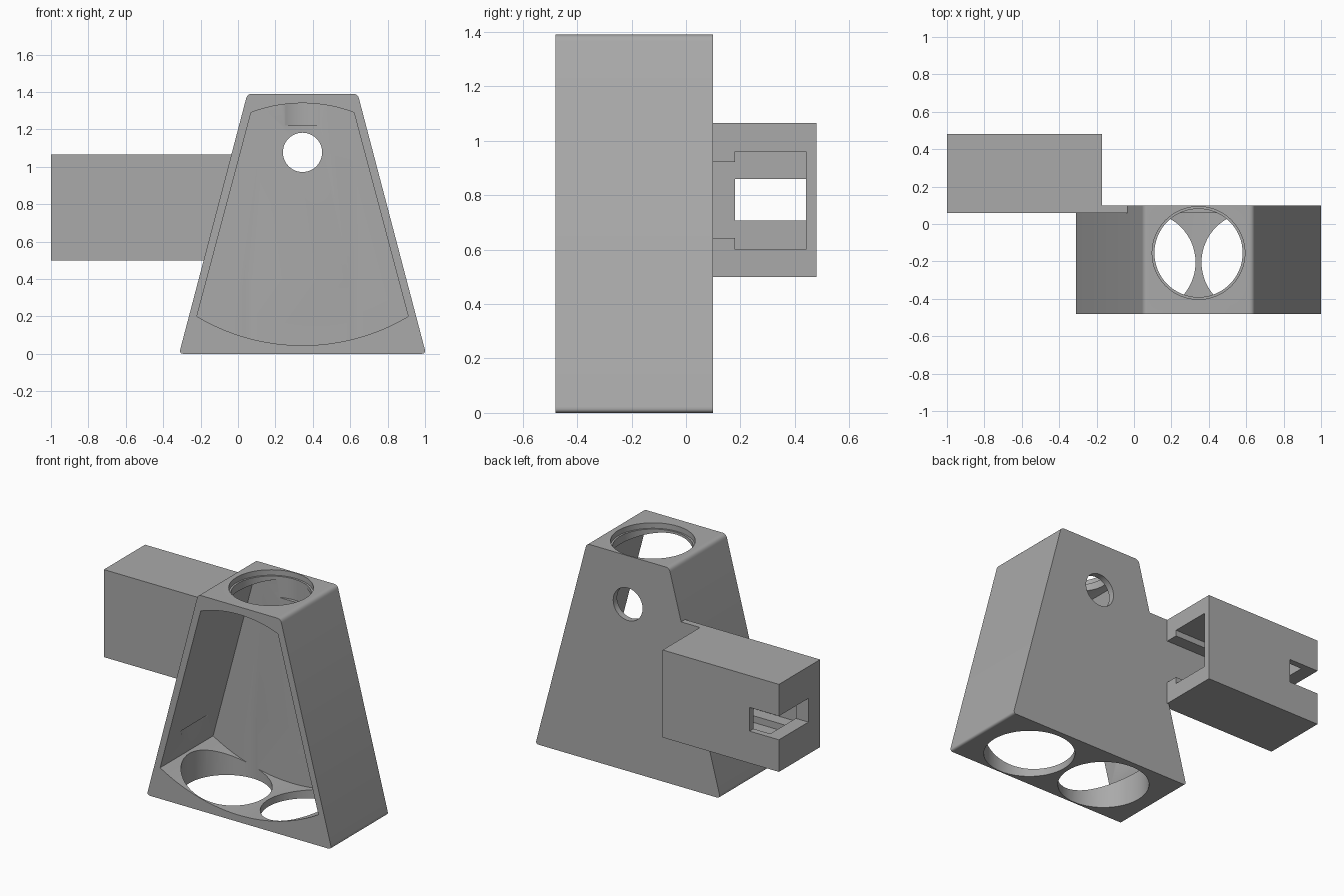
import bpy, bmesh, math

if "Cube" in bpy.data.objects:
    bpy.data.objects.remove(bpy.data.objects["Cube"])

grey = bpy.data.materials.new("matte grey")
grey.diffuse_color = (0.4, 0.4, 0.4, 1)
grey.use_nodes = True
grey.node_tree.nodes["Principled BSDF"].inputs["Base Color"].default_value = grey.diffuse_color


def prism(name, outline, y0, y1):
    """Extrude an x-z outline from y0 to y1."""
    bm = bmesh.new()
    face = bm.faces.new([bm.verts.new((x, y0, z)) for x, z in outline])
    ext = bmesh.ops.extrude_face_region(bm, geom=[face])["geom"]
    for v in ext:
        if isinstance(v, bmesh.types.BMVert):
            v.co.y = y1
    bmesh.ops.recalc_face_normals(bm, faces=bm.faces)
    mesh = bpy.data.meshes.new(name)
    bm.to_mesh(mesh)
    bm.free()
    mesh.materials.append(grey)
    obj = bpy.data.objects.new(name, mesh)
    bpy.context.collection.objects.link(obj)
    return obj


def box(name, x0, x1, y0, y1, z0, z1):
    return prism(name, [(x0, z0), (x1, z0), (x1, z1), (x0, z1)], y0, y1)


def cylinder(name, x, y, z0, z1, r):
    bpy.ops.mesh.primitive_cylinder_add(vertices=64, radius=r, depth=z1 - z0,
                                        location=(x, y, (z0 + z1) / 2))
    obj = bpy.context.object
    obj.name = name
    obj.data.materials.append(grey)
    return obj


def cut(target, cutter):
    """Subtract a cutter, then discard it."""
    mod = target.modifiers.new("cut", 'BOOLEAN')
    mod.operation, mod.solver, mod.object = 'DIFFERENCE', 'EXACT', cutter
    bpy.context.view_layer.objects.active = target
    bpy.ops.object.modifier_apply(modifier=mod.name)
    bpy.data.objects.remove(cutter, do_unlink=True)


def arc(xa, xb, z_end, z_mid, n=24):
    """Circular arc between two level points, passing z_mid halfway."""
    half, sag = abs(xb - xa) / 2, abs(z_mid - z_end)
    r = (half ** 2 + sag ** 2) / (2 * sag)
    sign = 1 if z_mid > z_end else -1
    pts = []
    for i in range(n + 1):
        x = xa + (xb - xa) * i / n
        dx = x - (xa + xb) / 2
        pts.append((x, z_mid + sign * (math.sqrt(r * r - dx * dx) - r)))
    return pts


def rounded(corners, r, n=6):
    """Round each corner of a convex outline with a fillet curve."""
    out = []
    for i, (px, pz) in enumerate(corners):
        ends = []
        for qx, qz in (corners[i - 1], corners[(i + 1) % len(corners)]):
            d = math.hypot(qx - px, qz - pz)
            ends.append((px + (qx - px) * r / d, pz + (qz - pz) * r / d))
        (ax, az), (bx, bz) = ends
        for k in range(n + 1):
            t = k / n
            out.append(((1 - t) ** 2 * ax + 2 * t * (1 - t) * px + t * t * bx,
                        (1 - t) ** 2 * az + 2 * t * (1 - t) * pz + t * t * bz))
    return out


CX = 0.345
# Tapered housing with rounded long edges
housing = prism("tapered_housing", rounded(
    [(-0.315, 0), (1.005, 0), (0.64, 1.39), (0.05, 1.39)], 0.025), -0.48, 0.10)

# Hollow open at the front, with curved floor and ceiling
cut(housing, prism("hollow", arc(-0.22, 0.91, 0.2, 0.045)
                   + arc(0.62, 0.07, 1.29, 1.34), -0.6, 0.06))

# Two floor holes, stepped top hole, round hole in the back wall
for side in (-1, 1):
    cut(housing, cylinder("floor_hole", CX + side * 0.283, -0.205, -0.1, 0.4, 0.267))
cut(housing, cylinder("top_hole", CX, -0.155, 1.22, 1.5, 0.236))
cut(housing, cylinder("top_step", CX, -0.155, 1.355, 1.5, 0.248))
cut(housing, prism("back_hole", [
    (CX + 0.105 * math.cos(math.tau * i / 48), 1.077 + 0.105 * math.sin(math.tau * i / 48))
    for i in range(48)], 0.0, 0.2))

# Side arm: box with a stepped cavity open toward the housing
arm = box("side_arm", -1, -0.17, 0.06, 0.48, 0.50, 1.065)
cut(arm, box("cavity", -0.91, 0, 0.18, 0.44, 0.60, 0.96))
cut(arm, box("cavity_neck", -0.91, 0, 0.10, 0.2, 0.643, 0.922))
# Corner notch at the arm's far end
cut(arm, box("corner_notch", -1.1, -0.79, 0.18, 0.6, 0.707, 0.86))

# Web joining the arm to the housing's slanted side
web = prism("joining_web", [(-0.17, 0.54), (-0.034, 1.065), (-0.17, 1.065)], 0.06, 0.10)

# Smooth the curved walls, keep the edges sharp
for obj in (housing, arm, web):
    bpy.ops.object.select_all(action='DESELECT')
    obj.select_set(True)
    bpy.context.view_layer.objects.active = obj
    bpy.ops.object.shade_smooth_by_angle(angle=math.radians(30))
